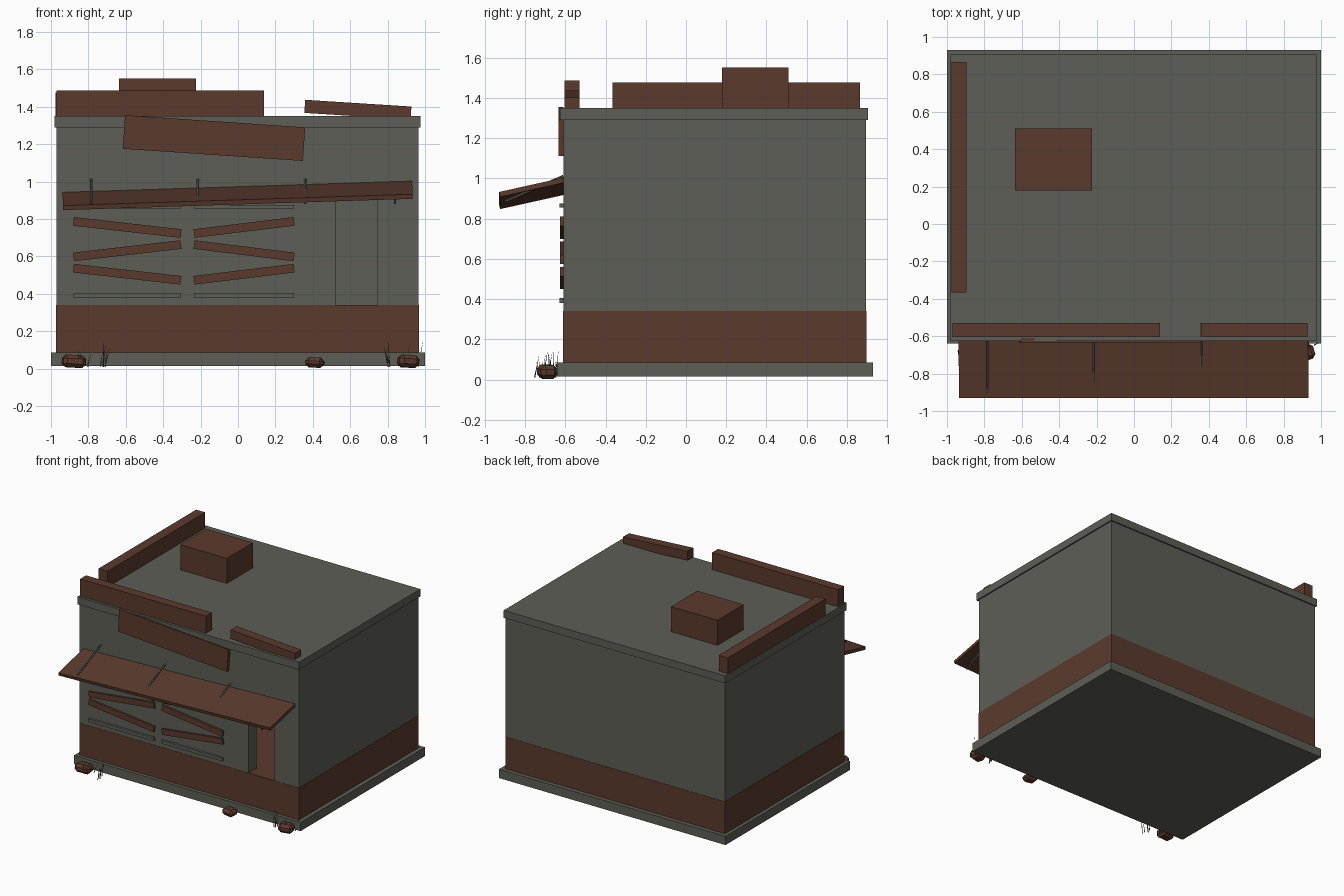
import bpy, bmesh, math, random
from mathutils import Matrix, Vector

cube = bpy.data.objects.get("Cube")
if cube:
    bpy.data.objects.remove(cube, do_unlink=True)
random.seed(4)


def material(name, rgb):
    m = bpy.data.materials.new(name)
    m.use_nodes = True
    color = (*rgb, 1)
    m.diffuse_color = color
    m.node_tree.nodes["Principled BSDF"].inputs["Base Color"].default_value = color
    return m


concrete = material("weathered_grey", (0.108, 0.112, 0.092))
rust = material("rust_brown", (0.104, 0.042, 0.026))


def finish(name, bm, mat):
    mesh = bpy.data.meshes.new(name)
    bm.to_mesh(mesh)
    bm.free()
    mesh.materials.append(mat)
    ob = bpy.data.objects.new(name, mesh)
    bpy.context.collection.objects.link(ob)
    return ob


def box(name, center, size, mat, rot=None, bevel=0):
    bm = bmesh.new()
    bmesh.ops.create_cube(bm, size=1, matrix=Matrix.Diagonal((*size, 1)))
    if bevel:
        bmesh.ops.bevel(bm, geom=bm.edges[:], offset=bevel, segments=1, affect='EDGES')
    bm.transform(Matrix.Translation(center) @ (rot or Matrix()))
    return finish(name, bm, mat)


def span(name, x, y, z, mat):
    """Box given by its extents on each axis."""
    return box(name, [sum(a) / 2 for a in (x, y, z)], [a[1] - a[0] for a in (x, y, z)], mat)


def plank(name, a, b, y, height, depth, mat):
    """Board on the front running between two (x, z) points."""
    dx, dz = b[0] - a[0], b[1] - a[1]
    return box(name, ((a[0] + b[0]) / 2, y, (a[1] + b[1]) / 2),
               (math.hypot(dx, dz), depth, height), mat,
               Matrix.Rotation(-math.atan2(dz, dx), 4, 'Y'))


def rod(name, a, b, r1, r2, sides, mat):
    a, b = Vector(a), Vector(b)
    bm = bmesh.new()
    bmesh.ops.create_cone(bm, cap_ends=True, segments=sides, radius1=r1, radius2=r2,
                          depth=(b - a).length)
    turn = (b - a).to_track_quat('Z', 'Y').to_matrix().to_4x4()
    bm.transform(Matrix.Translation((a + b) / 2) @ turn)
    return finish(name, bm, mat)


# Foundation, rusted skirting, roof
span("foundation", (-1, 1), (-0.64, 0.93), (0.015, 0.085), concrete)
span("skirting", (-0.972, 0.967), (-0.612, 0.897), (0.085, 0.34), rust)
span("roof_slab", (-0.98, 0.975), (-0.625, 0.905), (1.29, 1.35), concrete)

# Hollow walls with an open doorway
walls = span("walls", (-0.97, 0.965), (-0.61, 0.895), (0.085, 1.29), concrete)
cutters = [span("room_cutter", (-0.87, 0.865), (-0.51, 0.795), (0, 1.4), concrete),
           span("door_cutter", (0.52, 0.745), (-0.8, -0.4), (0.2, 0.92), concrete)]
bpy.context.view_layer.objects.active = walls
for cutter in cutters:
    mod = walls.modifiers.new("opening", 'BOOLEAN')
    mod.operation = 'DIFFERENCE'
    mod.object = cutter
    bpy.ops.object.modifier_apply(modifier=mod.name)
    bpy.data.objects.remove(cutter, do_unlink=True)

# Roof parapets and vent box
span("parapet_front", (-0.97, 0.14), (-0.605, -0.53), (1.345, 1.487), rust)
span("parapet_right", (-0.975, -0.895), (-0.365, 0.865), (1.345, 1.477), rust)
plank("parapet_fallen", (0.357, 1.402), (0.925, 1.366), -0.567, 0.07, 0.075, rust)
span("roof_vent", (-0.635, -0.225), (0.18, 0.51), (1.345, 1.55), rust)

# Crooked blank sign board
plank("sign_board", (-0.61, 1.265), (0.353, 1.2), -0.622, 0.18, 0.025, rust)

# Sagging canopy and its support rods
tilt = Matrix.Rotation(math.radians(-1.85), 4, 'Y') @ Matrix.Rotation(math.radians(12.5), 4, 'X')
box("canopy", (-0.002, -0.767, 0.925), (1.87, 0.327, 0.025), rust, tilt)
for i, x in enumerate((-0.785, -0.215, 0.36, 0.84)):
    t = 0.65 if i == 3 else 1
    rod(f"canopy_rod_{i + 1}", (x, -0.9, 0.885),
        (x, -0.9 + 0.29 * t, 0.885 + 0.125 * t), 0.007, 0.007, 6, concrete)

# Boarded windows: sill, lintel and three zigzag boards each
for side, outer, inner in (("right", -0.88, -0.305), ("left", 0.30, -0.235)):
    xs = sorted((outer, inner))
    span(f"sill_{side}", xs, (-0.628, -0.6), (0.38, 0.405), concrete)
    span(f"lintel_{side}", xs, (-0.628, -0.6), (0.855, 0.875), concrete)
    for i, (za, zb) in enumerate(((0.787, 0.722), (0.597, 0.663), (0.537, 0.472))):
        plank(f"window_board_{side}_{i + 1}", (outer, za), (inner, zb), -0.617, 0.046, 0.018, rust)

# Rubble along the front
for i, (x, w, h, yaw) in enumerate(((-0.877, 0.125, 0.068, 0.15), (0.41, 0.1, 0.055, -0.1),
                                    (0.91, 0.11, 0.068, 0.3))):
    turn = Matrix.Rotation(yaw, 4, 'Z') @ Matrix.Rotation(0.06, 4, 'Y')
    box(f"rubble_{i + 1}", (x, -0.69, 0.005 + h / 2), (w, 0.085, h), rust, turn, 0.02)

# Grass tufts
for tuft, (cx, cy, count) in enumerate(((-0.83, -0.69, 4), (-0.71, -0.72, 5), (0.82, -0.68, 4),
                                        (0.95, -0.68, 3))):
    for i in range(count):
        x, y = cx + random.uniform(-0.03, 0.03), cy + random.uniform(-0.04, 0.04)
        tip = (x + random.uniform(-0.03, 0.03), y + random.uniform(-0.03, 0.03),
               random.uniform(0.08, 0.145))
        rod(f"grass_{tuft + 1}_{i + 1}", (x, y, 0.01), tip, 0.004, 0.0005, 3, concrete)
